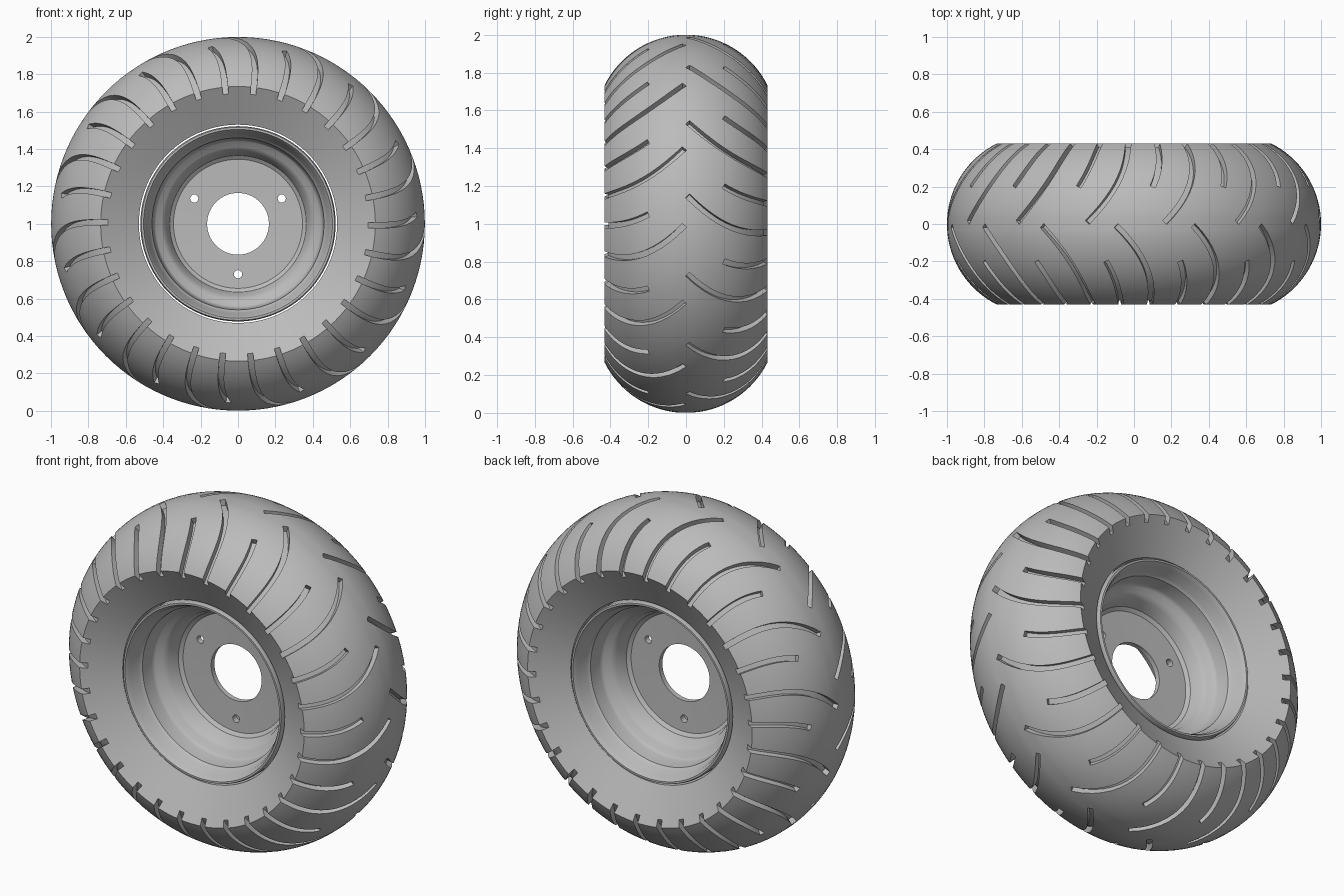
import bpy
import bmesh
from math import sin, cos, radians, tau
from mathutils import Vector, Matrix

if "Cube" in bpy.data.objects:
    bpy.data.objects.remove(bpy.data.objects["Cube"])

HUB = Vector((0, 0, 1))
ARC = 0.481            # radius of the tread cross-section
ARC_CENTRE = 0.519     # distance of that cross-section's centre from the axle
EDGE = 63.4            # half angle of the tread, in degrees
HALF_WIDTH = 0.43

grey = bpy.data.materials.new("grey")
grey.use_nodes = True
grey.diffuse_color = (0.5, 0.5, 0.5, 1)
grey.node_tree.nodes["Principled BSDF"].inputs["Base Color"].default_value = (0.5, 0.5, 0.5, 1)


def finish(name, bm):
    bmesh.ops.recalc_face_normals(bm, faces=bm.faces[:])
    mesh = bpy.data.meshes.new(name)
    bm.to_mesh(mesh)
    bm.free()
    mesh.materials.append(grey)
    obj = bpy.data.objects.new(name, mesh)
    bpy.context.collection.objects.link(obj)
    return obj


def lathe(name, half, segments):
    """Spin a closed (radius, y) profile, mirrored in y, about the axle."""
    profile = half + [(r, -y) for r, y in reversed(half)]
    bm = bmesh.new()
    verts = [bm.verts.new((r, y, 1)) for r, y in profile]
    for i, v in enumerate(verts):
        bm.edges.new((v, verts[(i + 1) % len(verts)]))
    bmesh.ops.spin(bm, geom=bm.edges[:] + bm.verts[:], cent=HUB, axis=(0, 1, 0),
                   angle=tau, steps=segments, use_merge=True)
    bmesh.ops.remove_doubles(bm, verts=bm.verts[:], dist=0.0001)
    return finish(name, bm)


def cut(obj, cutter):
    mod = obj.modifiers.new("cut", 'BOOLEAN')
    mod.operation = 'DIFFERENCE'
    mod.solver = 'EXACT'
    mod.object = cutter
    select(obj)
    bpy.ops.object.modifier_apply(modifier=mod.name)
    bpy.data.objects.remove(cutter)


def select(obj):
    bpy.ops.object.select_all(action='DESELECT')
    obj.select_set(True)
    bpy.context.view_layer.objects.active = obj


def tread_point(phi, theta, lift):
    r = ARC_CENTRE + (ARC + lift) * cos(phi)
    return Vector((r * cos(theta), (ARC + lift) * sin(phi), r * sin(theta)))


def groove(bm, side, edge_angle, start_phi):
    """Curved square-section channel from the tread towards the sidewall."""
    def at(phi, lift):
        t = min(ARC * sin(radians(phi)) / HALF_WIDTH, 1)
        theta = edge_angle + 12.6 * (1 - t) ** 2
        return tread_point(radians(phi), radians(theta), lift)

    steps, rings = 14, []
    for i in range(steps + 1):
        phi = start_phi + (72 - start_phi) * i / steps
        path = at(phi + 0.5, 0) - at(phi - 0.5, 0)
        out = (at(phi, 0.1) - at(phi, 0)).normalized()
        across = path.cross(out).normalized() * 0.015
        ring = []
        for s, lift in ((-1, -0.035), (1, -0.035), (1, 0.02), (-1, 0.02)):
            p = at(phi, 0) + across * s + out * lift
            p.y *= side
            ring.append(bm.verts.new(p + HUB))
        rings.append(ring)
    for a, b in zip(rings, rings[1:]):
        for k in range(4):
            n = (k + 1) % 4
            bm.faces.new((a[k], a[n], b[n], b[k]))
    bm.faces.new(rings[0])
    bm.faces.new(rings[-1])


# Tyre: round tread, dished sidewalls, straight bore
tread = []
for i in range(17):
    phi = radians(-EDGE * (1 - i / 17))
    tread.append((ARC_CENTRE + ARC * cos(phi), ARC * sin(phi)))
tyre = lathe("tyre", [(0.53, -0.32)] + tread, 120)

# Alternating long and short tread grooves, staggered between the two sides
bm = bmesh.new()
for side, offset in ((-1, 0), (1, 9)):
    for i in range(15):
        base = offset - 12.6 + 24 * i
        groove(bm, side, base, 1)
        groove(bm, side, base + 12, 24.5)
cut(tyre, finish("groove_cutter", bm))

# Wheel rim: rolled lip, stepped barrel and centre disc
rim = lathe("rim", [
    (0.522, -0.32), (0.516, -0.335), (0.505, -0.335), (0.49, -0.31),
    (0.475, -0.25), (0.46, -0.235), (0.453, -0.16), (0.44, -0.14),
    (0.41, -0.125), (0.385, -0.1), (0.365, -0.035), (0.345, -0.02),
    (0.165, -0.015)], 96)

# Three bolt holes
bm = bmesh.new()
for angle in (30, 150, 270):
    a = radians(angle)
    place = Matrix.Translation(HUB + Vector((cos(a), 0, sin(a))) * 0.27)
    bmesh.ops.create_cone(bm, cap_ends=True, segments=16, radius1=0.022, radius2=0.022,
                          depth=0.2, matrix=place @ Matrix.Rotation(tau / 4, 4, 'X'))
cut(rim, finish("bolt_hole_cutter", bm))

for obj in (tyre, rim):
    select(obj)
    bpy.ops.object.shade_smooth_by_angle(angle=radians(32))
    weighted = obj.modifiers.new("smooth_normals", 'WEIGHTED_NORMAL')
    weighted.keep_sharp = True
